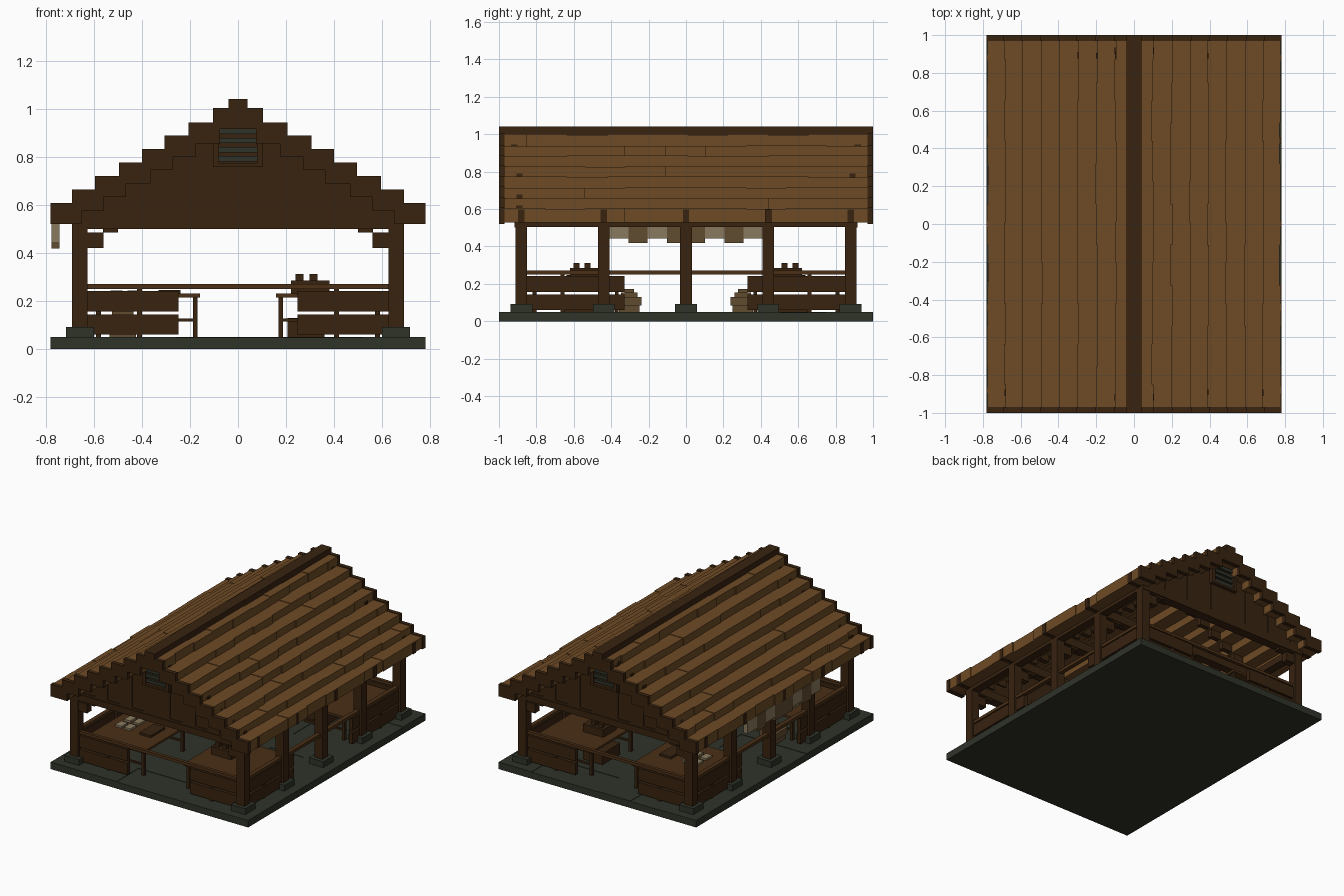
import bpy, bmesh, random
from mathutils import Matrix, Vector

if "Cube" in bpy.data.objects:
    bpy.data.objects.remove(bpy.data.objects["Cube"])

random.seed(4)


def material(name, rgb):
    m = bpy.data.materials.new(name)
    m.diffuse_color = (*rgb, 1)
    m.use_nodes = True
    m.node_tree.nodes["Principled BSDF"].inputs["Base Color"].default_value = m.diffuse_color
    return m


DARK = material("dark timber", (0.040, 0.017, 0.005))
ROOF = material("roof wood", (0.156, 0.070, 0.018))
TABLE = material("table wood", (0.070, 0.029, 0.008))
STONE = material("grey stone", (0.028, 0.033, 0.022))
LIGHT = material("light cloth", (0.250, 0.195, 0.112))
TAN = material("tan cloth", (0.120, 0.072, 0.030))


def build(name, mat, boxes):
    """One object from boxes given as (x0, x1, y0, y1, z0, z1)."""
    bm = bmesh.new()
    for x0, x1, y0, y1, z0, z1 in boxes:
        size = Matrix.Diagonal((abs(x1 - x0), abs(y1 - y0), z1 - z0, 1))
        mid = Vector(((x0 + x1) / 2, (y0 + y1) / 2, (z0 + z1) / 2))
        bmesh.ops.create_cube(bm, size=1, matrix=Matrix.Translation(mid) @ size)
    me = bpy.data.meshes.new(name)
    bm.to_mesh(me)
    bm.free()
    me.materials.append(mat)
    ob = bpy.data.objects.new(name, me)
    bpy.context.collection.objects.link(ob)
    return ob


def mirror(boxes, x=True, y=True):
    out = list(boxes)
    if x:
        out += [(-b[1], -b[0], *b[2:]) for b in out]
    if y:
        out += [(b[0], b[1], -b[3], -b[2], b[4], b[5]) for b in out]
    return out


POST_Y = [-0.88, -0.44, 0, 0.44, 0.88]
EDGE = [0.775, 0.685, 0.59, 0.49, 0.395, 0.30, 0.20, 0.10]
TOP = [0.605, 0.66, 0.717, 0.773, 0.83, 0.885, 0.94, 1.0]

# Stone floor with paving slabs
build("floor_base", STONE, [(-0.78, 0.78, -1, 1, 0, 0.045)])
slabs = []
for i in range(6):
    for j in range(8):
        x, y = -0.78 + i * 0.26, -1 + j * 0.25
        slabs.append((x, x + 0.26, y, y + 0.25, 0.04, 0.05 - random.choice((0, 0, 0.003))))
build("floor_slabs", STONE, slabs)

# Posts, footings and stepped knee braces
build("footings", STONE, mirror(
    [(0.60, 0.715, y - 0.058, y + 0.058, 0.045, 0.092) for y in POST_Y], y=False))
build("posts", DARK, mirror(
    [(0.627, 0.69, y - 0.031, y + 0.031, 0.09, 0.56) for y in POST_Y], y=False))
braces = []
for y in POST_Y:
    braces += [(0.56, 0.627, y - 0.025, y + 0.025, 0.42, 0.485),
               (0.50, 0.562, y - 0.025, y + 0.025, 0.485, 0.55)]
build("knee_braces", DARK, mirror(braces, y=False))

# Wall plates, tie beams and rafters
build("wall_plates", DARK, mirror([(0.63, 0.69, -0.91, 0.91, 0.503, 0.55)], y=False))
build("tie_beams", DARK, [(-0.66, 0.66, y - 0.03, y + 0.03, 0.50, 0.56) for y in POST_Y])
rafters = []
for y in POST_Y:
    rafters.append((0.68, 0.78, y - 0.017, y + 0.017, 0.525, 0.598))
    for e, t in zip(EDGE[1:], TOP[1:]):
        rafters.append((e - 0.11, e - 0.01, y - 0.017, y + 0.017, t - 0.13, t - 0.06))
build("rafters", DARK, mirror(rafters, y=False))

# Stepped roof courses, each split into boards of uneven edge
tiles = []
for side in (-1, 1):
    for k, (e, t) in enumerate(zip(EDGE, TOP)):
        y = -0.97
        length = 0.12 if k % 2 else 0.215
        while y < 0.969:
            y1 = min(y + length, 0.97)
            if 0.97 - y1 < 0.06:
                y1 = 0.97
            d, h = random.choice((0, 0, 0.006, -0.006)), random.choice((0, 0, -0.004))
            d = min(d, 0.003)
            inner = max(e - 0.125, 0)
            tiles.append((side * inner, side * (e + d), y, y1, t - 0.078, t + h))
            y, length = y1, 0.215
build("roof_boards", ROOF, tiles)

# Dark trim along both roof ends, and ridge beam
trim = [(max(e - 0.125, 0), e + 0.005, 0.97, 1.0, t - 0.085, t + 0.003)
        for e, t in zip(EDGE, TOP)]
build("roof_end_trim", DARK, mirror(trim))
build("ridge_beam", DARK, [(-0.04, 0.04, -1, 1, 0.97, 1.04)])

# Gable walls of upright boards
gable = []
for k in range(1, 8):
    inner = EDGE[k + 1] if k < 7 else 0
    gable.append((inner, EDGE[k], 0.875, 0.905 + 0.005 * (k % 2), 0.502, TOP[k] - 0.04))
build("gable_boards", DARK, mirror(gable))
build("gable_sills", DARK, mirror([(-0.69, 0.69, 0.87, 0.916, 0.50, 0.545)], x=False))

# Gable vents: frame and slats
frame = [(0.078, 0.105, 0.90, 0.935, 0.76, 0.945),
         (0, 0.105, 0.90, 0.935, 0.757, 0.773), (0, 0.105, 0.90, 0.935, 0.93, 0.945)]
build("vent_frames", DARK, mirror(frame))
build("vent_slats", STONE, mirror(
    [(-0.08, 0.08, 0.90, 0.925, z, z + 0.022) for z in (0.78, 0.818, 0.856, 0.894)], x=False))

# Half walls at each corner with hand rails
walls = []
for z0, z1 in ((0.06, 0.143), (0.157, 0.242)):
    walls += [(0.247, 0.63, 0.865, 0.895, z0, z1),
              (0.645, 0.675, 0.33, 0.86, z0, z1)]
walls += [(0.40, 0.42, 0.87, 0.89, 0.045, 0.25), (0.65, 0.67, 0.65, 0.67, 0.045, 0.25)]
build("half_walls", DARK, mirror(walls))
build("end_rails", TABLE, mirror([(-0.63, 0.63, 0.868, 0.892, 0.25, 0.27)], x=False))
build("side_rails", TABLE, mirror([(0.645, 0.675, -0.86, 0.86, 0.25, 0.272)], y=False))

# Corner tables with legs and stretchers
build("table_tops", TABLE, mirror([(0.158, 0.60, 0.34, 0.84, 0.215, 0.23)]))
legs = [(x, x + 0.02, y, y + 0.02, 0.045, 0.218) for x in (0.168, 0.57) for y in (0.36, 0.80)]
legs += [(0.17, 0.59, y, y + 0.015, 0.115, 0.127) for y in (0.362, 0.802)]
build("table_legs", DARK, mirror(legs))

# Goods on the right tables: dark crates with stacked blocks
crates = [(0.22, 0.38, 0.47, 0.62, 0.23, 0.285), (0.205, 0.36, 0.45, 0.65, 0.05, 0.13)]
crates += [(x, x + 0.032, y, y + 0.032, 0.285, 0.312)
           for x in (0.24, 0.298) for y in (0.51, 0.57)]
build("crates", DARK, mirror(crates, x=False))

# Goods on the left tables: trays and folded cloth
build("trays", DARK, mirror([(-0.33, -0.24, 0.48, 0.64, 0.23, 0.246)], x=False))
cloth = [(-0.53 + 0.07 * i, -0.48 + 0.07 * i, y, y + 0.07, 0.23, 0.244)
         for i in range(2) for y in (0.46, 0.56)]
build("folded_cloth", LIGHT, mirror(cloth, x=False))

# Sacks on the floor, tapering in steps
sacks = []
for r, z0, z1 in ((0.055, 0.05, 0.085), (0.065, 0.085, 0.13), (0.045, 0.13, 0.155), (0.025, 0.155, 0.172)):
    sacks.append((-0.48 - r, -0.48 + r, 0.303 - r, 0.303 + r, z0, z1))
build("sacks", TAN, mirror(sacks, x=False))

# Hanging cloth strips under the left eave
strips = {LIGHT: [], TAN: []}
for i, long in enumerate((0, 1, 0, 1, 1, 0, 1, 0)):
    y = -0.41 + i * 0.1025
    strips[TAN if long else LIGHT].append(
        (-0.775, -0.742, y, y + 0.1025, 0.418 if long else 0.442, 0.53))
build("light_awning_strips", LIGHT, strips[LIGHT])
build("tan_awning_strips", TAN, strips[TAN])
